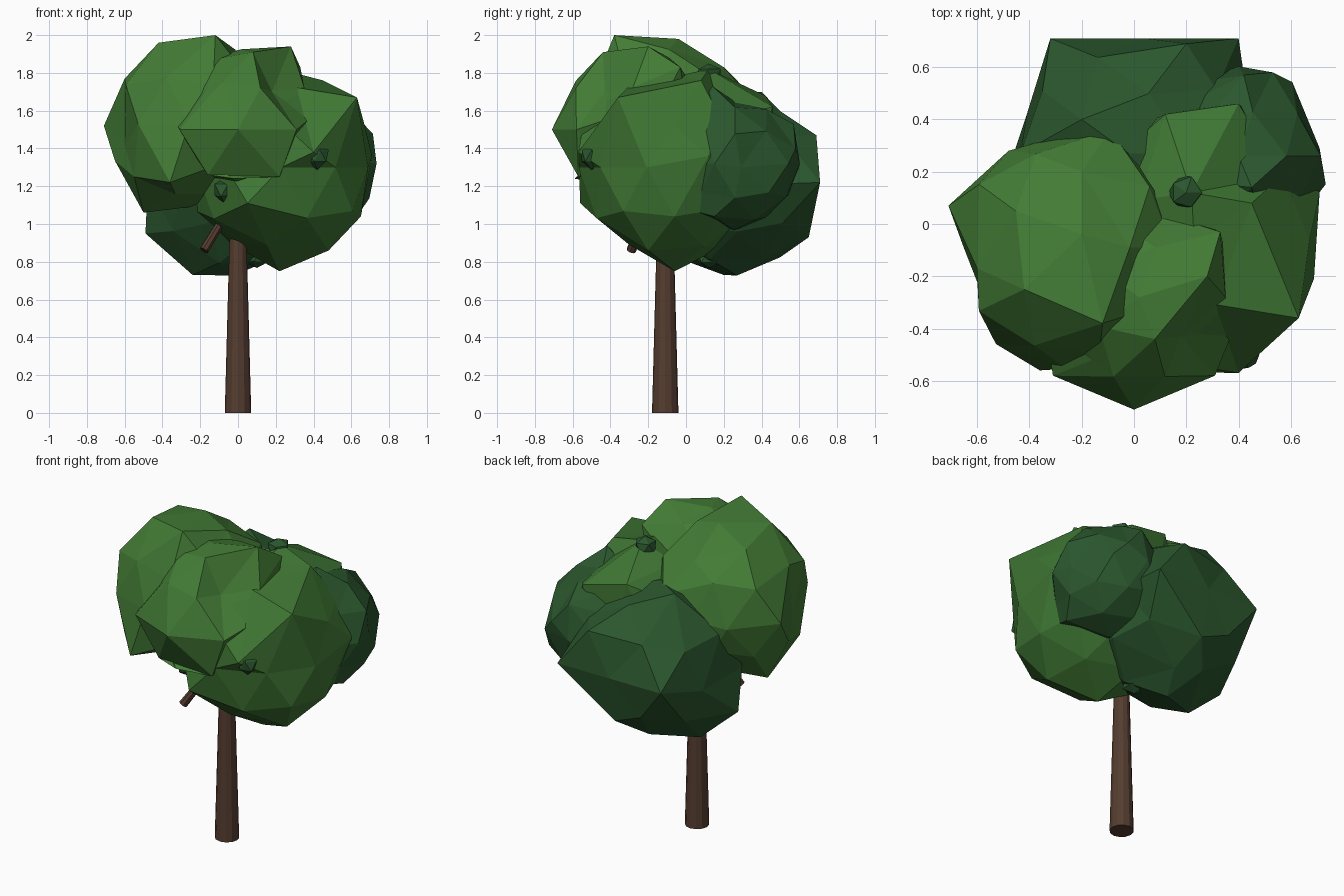
import bpy, bmesh, random
from mathutils import Vector

random.seed(4)


def material(name, rgb):
    m = bpy.data.materials.new(name)
    m.diffuse_color = (*rgb, 1)
    return m


bark = material("bark", (0.09, 0.046, 0.029))
light = material("light_leaf", (0.056, 0.2, 0.036))
mid = material("mid_leaf", (0.05, 0.185, 0.034))
dark = material("dark_leaf", (0.024, 0.095, 0.027))


def finish(bm, name, mat):
    bmesh.ops.recalc_face_normals(bm, faces=bm.faces)
    me = bpy.data.meshes.new(name)
    bm.to_mesh(me)
    bm.free()
    me.materials.append(mat)
    ob = bpy.data.objects.new(name, me)
    bpy.context.collection.objects.link(ob)
    return ob


def limb(name, a, b, r1, r2, sides):
    a, b = Vector(a), Vector(b)
    bm = bmesh.new()
    bmesh.ops.create_cone(bm, cap_ends=True, segments=sides, radius1=r1,
                          radius2=r2, depth=(b - a).length)
    bm.transform((b - a).to_track_quat('Z', 'Y').to_matrix().to_4x4())
    bmesh.ops.translate(bm, vec=(a + b) / 2, verts=bm.verts)
    finish(bm, name, bark)


def clump(name, centre, r, mat, corners=(), subdiv=2, jitter=0.04):
    """Faceted leaf ball; the nearest vertex is pulled to each given corner."""
    c = Vector(centre)
    bm = bmesh.new()
    bmesh.ops.create_icosphere(bm, subdivisions=subdiv, radius=r)
    for v in bm.verts:
        v.co = c + v.co * (1 + random.uniform(-jitter, jitter))
    free = list(bm.verts)
    for p in map(Vector, corners):
        v = max(free, key=lambda q: (q.co - c).normalized().dot((p - c).normalized()))
        v.co = p
        free.remove(v)
    finish(bm, name, mat)


# trunk and branches
limb("trunk", (0, -0.11, 0), (0, -0.11, 1.2), 0.07, 0.038, 12)
limb("front_branch", (-0.18, -0.29, 0.86), (-0.04, -0.2, 1.09), 0.026, 0.02, 8)

# main leaf clumps
clump("left_clump", (-0.26, -0.09, 1.53), 0.45, light, [
    (-0.71, 0.07, 1.52), (-0.12, -0.38, 2.0), (-0.42, -0.25, 1.96),
    (-0.2, -0.04, 1.98), (-0.6, -0.17, 1.77), (-0.5, -0.1, 1.06),
    (-0.55, -0.35, 1.25), (-0.36, -0.56, 1.22), (-0.09, 0.36, 1.65),
    (-0.48, 0.28, 1.5), (-0.6, -0.2, 1.42), (-0.2, 0.2, 1.83)])
clump("front_clump", (0.02, -0.28, 1.56), 0.37, light, [
    (0, -0.71, 1.5), (-0.31, -0.58, 1.5), (0.31, -0.58, 1.5),
    (0.08, -0.44, 1.91), (0.28, -0.2, 1.94), (0.33, -0.03, 1.83),
    (-0.02, -0.59, 1.24), (0.22, -0.57, 1.25), (-0.16, -0.52, 1.72),
    (0.18, -0.43, 1.7), (-0.16, -0.56, 1.26)])
clump("right_clump", (0.23, -0.06, 1.3), 0.5, mid, [
    (0.63, -0.36, 1.67), (0.71, 0.12, 1.36), (0.4, -0.57, 1.38),
    (0.05, -0.56, 1.11), (0.22, -0.06, 0.75), (0.48, -0.2, 0.86),
    (0.4, 0.46, 1.62), (0.12, 0.42, 1.68), (0.22, 0.12, 1.82),
    (0.45, 0.08, 1.76), (0.1, -0.52, 1.66)])
clump("back_clump", (-0.02, 0.27, 1.21), 0.47, dark, [
    (-0.32, 0.71, 1.22), (0.4, 0.71, 1.22), (0.04, 0.65, 0.93),
    (-0.24, 0.2, 0.73), (-0.49, 0.18, 0.95), (0.2, 0.69, 1.47),
    (-0.2, 0.4, 1.7), (0.04, 0.71, 1.22), (-0.41, 0.42, 1.15),
    (0.05, 0.42, 0.82)])
clump("back_right_clump", (0.4, 0.26, 1.32), 0.34, dark, [
    (0.71, 0.29, 1.3), (0.53, 0.58, 1.4), (0.63, 0.15, 1.04),
    (0.45, 0.14, 1.73), (0.6, 0.0, 1.08), (0.42, 0.57, 1.53)])

# small leaf tufts poking out between the clumps
for i, p in enumerate([(0.42, -0.5, 1.36), (-0.07, -0.39, 1.18),
                       (0.2, 0.12, 1.79), (0.1, 0.12, 0.83)]):
    clump(f"leaf_tuft_{i + 1}", p, 0.068, dark, subdiv=1, jitter=0.15)
